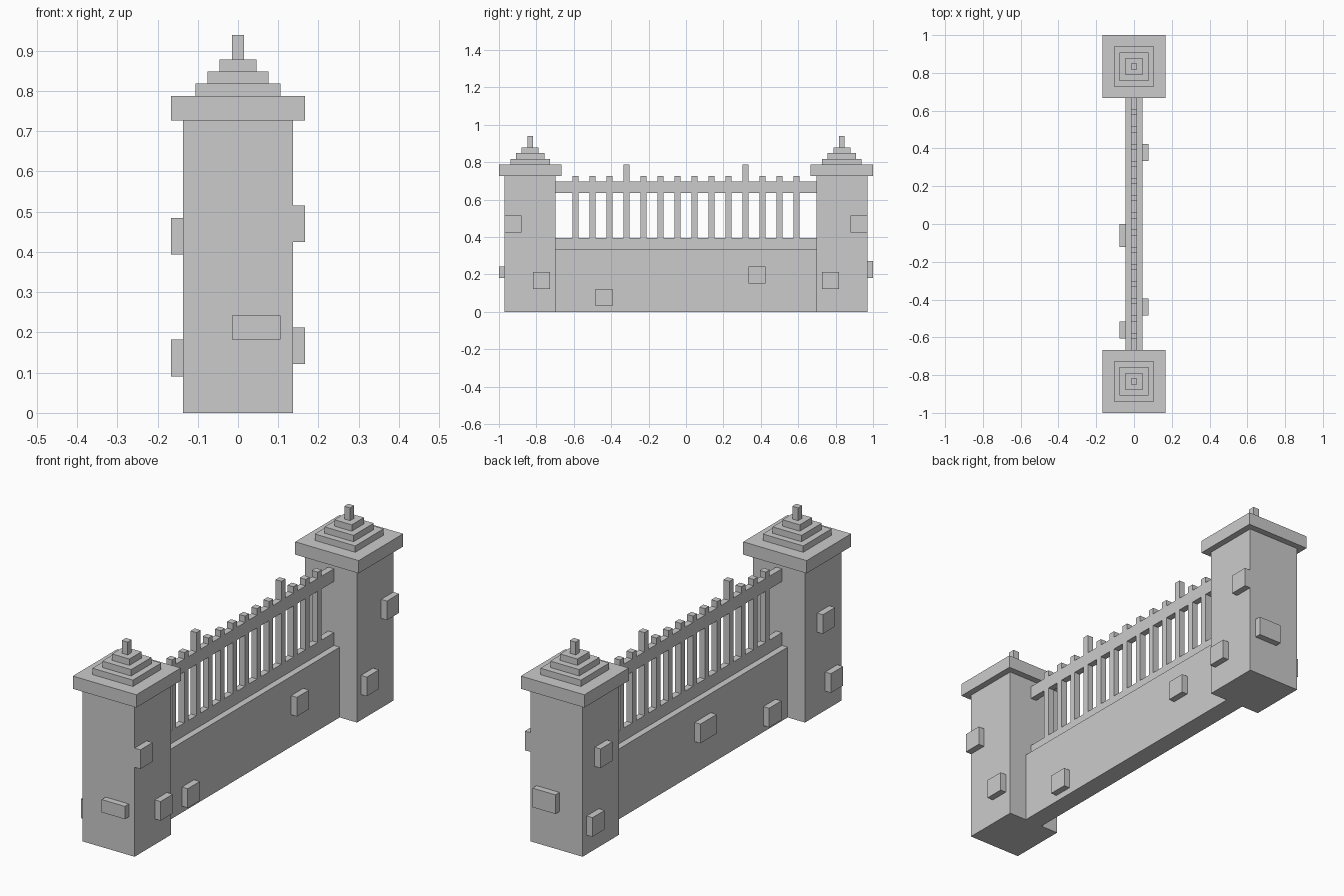
import bpy, bmesh
from mathutils import Matrix, Vector

if "Cube" in bpy.data.objects:
    bpy.data.objects.remove(bpy.data.objects["Cube"])

U = 1 / 33  # the model sits on a regular block grid, 66 units long


def boxes(name, specs):
    """One object from boxes given as (x0, x1, y0, y1, z0, z1) in grid units."""
    bm = bmesh.new()
    for x0, x1, y0, y1, z0, z1 in specs:
        centre = Vector((x0 + x1, y0 + y1, z0 + z1)) * U / 2
        size = Vector((x1 - x0, y1 - y0, z1 - z0)) * U
        bmesh.ops.create_cube(bm, size=1, matrix=Matrix.Translation(centre) @ Matrix.Diagonal(size).to_4x4())
    mesh = bpy.data.meshes.new(name)
    bm.to_mesh(mesh)
    bm.free()
    ob = bpy.data.objects.new(name, mesh)
    bpy.context.collection.objects.link(ob)
    return ob


def square(cy, half, z0, z1):
    return (-half, half, cy - half, cy + half, z0, z1)


def span(s, a, b):
    """Y range a..b on side s (+1 or -1)."""
    return sorted((s * a, s * b))


for s, side in ((-1, "front"), (1, "back")):
    cy = 27.5 * s
    # Pillar, overhanging cap, stepped roof and finial
    boxes(side + "_pillar", [square(cy, 4.5, 0, 24)])
    boxes(side + "_pillar_cap", [square(cy, 5.5, 24, 26)])
    boxes(side + "_stepped_roof", [square(cy, 3.5 - i, 26 + i, 27 + i) for i in range(3)])
    boxes(side + "_finial", [square(cy, 0.5, 29, 31)])
    # Raised stones on the pillar's outer faces
    boxes(side + "_pillar_stones", [
        (4.5, 5.5, *span(s, 29, 32), 14, 17),
        (4.5, 5.5, *span(s, 24, 27), 4, 7),
        (-5.5, -4.5, *span(s, 26, 29), 13, 16),
        (-5.5, -4.5, *span(s, 28, 31), 3, 6),
        (-0.5, 3.5, *span(s, 32, 33), 6, 8 if s < 0 else 9),
    ])

# Low wall between the pillars, with its raised stones
boxes("low_wall", [(-1.5, 1.5, -23, 23, 0, 11)])
boxes("wall_stones", [
    (1.5, 2.5, -16, -13, 1, 4),
    (1.5, 2.5, 11, 14, 5, 8),
    (-2.5, -1.5, -4, 0, 5, 8),
    (-2.5, -1.5, -20, -17, 1, 4),
])

# Fence rails
boxes("bottom_rail", [(-0.5, 0.5, -23, 23, 11, 13)])
boxes("top_rail", [(-0.5, 0.5, -23, 23, 21, 23)])

# Fence bars between the rails and their tips above; two tips are taller
bars, tips = [], []
for i in range(14):
    y = -20 + 3 * i
    bars.append((-0.5, 0.5, y, y + 1, 13, 21))
    tips.append((-0.5, 0.5, y, y + 1, 23, 26 if i in (3, 10) else 24))
boxes("fence_bars", bars)
boxes("fence_tips", tips)
